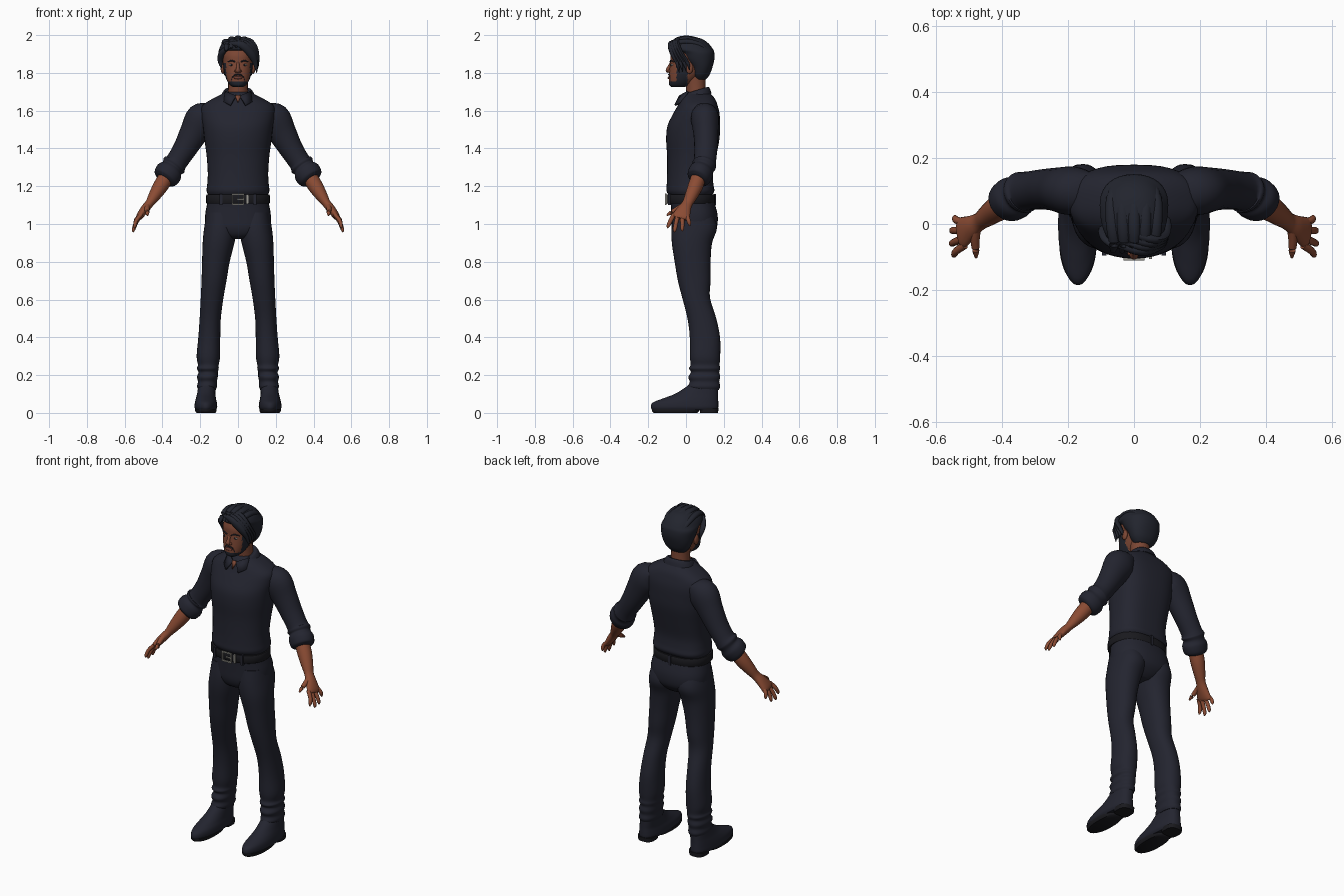
import bpy, bmesh, math
from mathutils import Vector

def material(name, rgb):
    m = bpy.data.materials.new(name)
    m.diffuse_color = (*rgb, 1)
    return m

CLOTH = material("navy cloth", (0.017, 0.018, 0.029))
HAIR = material("dark hair", (0.016, 0.018, 0.027))
BELT = material("black leather", (0.010, 0.010, 0.013))
SKIN = material("arm skin", (0.26, 0.072, 0.034))
FACE = material("face skin", (0.20, 0.062, 0.034))
LIP = material("lip", (0.15, 0.045, 0.032))
METAL = material("buckle metal", (0.32, 0.31, 0.28))
WHITE = material("eye white", (0.45, 0.42, 0.38))

def finish(name, bm, mat, mirror=False, angle=50):
    bmesh.ops.recalc_face_normals(bm, faces=bm.faces)
    me = bpy.data.meshes.new(name)
    bm.to_mesh(me)
    bm.free()
    me.materials.append(mat)
    me.polygons.foreach_set("use_smooth", [True] * len(me.polygons))
    me.set_sharp_from_angle(angle=math.radians(angle))
    ob = bpy.data.objects.new(name, me)
    bpy.context.collection.objects.link(ob)
    if mirror:
        ob.modifiers.new("mirror", "MIRROR").use_mirror_merge = False
    return ob

def smooth_rows(rows, steps):
    """Catmull-Rom interpolation of key sections."""
    rows = [Vector(r) for r in rows]
    out = []
    for i in range(len(rows) - 1):
        p0, p1, p2 = rows[max(i - 1, 0)], rows[i], rows[i + 1]
        p3 = rows[min(i + 2, len(rows) - 1)]
        for k in range(steps):
            t = k / steps
            out.append(0.5 * (2 * p1 + (p2 - p0) * t + (2 * p0 - 5 * p1 + 4 * p2 - p3) * t * t
                              + (3 * p1 - p0 - 3 * p2 + p3) * t ** 3))
    return out + [rows[-1]]

def skin_rings(rings):
    bm = bmesh.new()
    vs = [[bm.verts.new(p) for p in ring] for ring in rings]
    n = len(vs[0])
    for a, b in zip(vs, vs[1:]):
        for j in range(n):
            bm.faces.new((a[j], a[(j + 1) % n], b[(j + 1) % n], b[j]))
    bm.faces.new(vs[0][::-1])
    bm.faces.new(vs[-1])
    return bm

def spow(v, p):
    return math.copysign(abs(v) ** (2 / p), v)

def loft(name, rows, mat, pf=2.2, pb=2.2, seg=32, steps=4, mirror=False, tilt=0):
    """Level sections: centre x, front y, back y, height, half width."""
    rings = []
    for cx, yf, yb, z, rx in smooth_rows(rows, steps):
        ring = []
        for j in range(seg):
            a = 2 * math.pi * j / seg
            p = pb if math.sin(a) > 0 else pf
            y = (yf + yb) / 2 + (yb - yf) / 2 * spow(math.sin(a), p)
            ring.append((cx + rx * spow(math.cos(a), p), y, z + tilt * (y - 0.05)))
        rings.append(ring)
    return finish(name, skin_rings(rings), mat, mirror)

def tube(name, rows, mat, seg=20, steps=4, mirror=False):
    """Sections across a path: x, y, z, in-plane radius, depth radius."""
    rows = smooth_rows(rows, steps)
    pts = [Vector(r[:3]) for r in rows]
    rings = []
    for i, r in enumerate(rows):
        t = (pts[min(i + 1, len(pts) - 1)] - pts[max(i - 1, 0)]).normalized()
        ref = Vector((0, 1, 0)) if abs(t.y) < 0.85 else Vector((0, 0, 1))
        v = (ref - t * t.dot(ref)).normalized()
        u = v.cross(t)
        rings.append([pts[i] + u * r[3] * math.cos(a) + v * r[4] * math.sin(a)
                      for a in (2 * math.pi * j / seg for j in range(seg))])
    return finish(name, skin_rings(rings), mat, mirror)

def ball(name, c, r, mat, mirror=False):
    bm = bmesh.new()
    bmesh.ops.create_uvsphere(bm, u_segments=16, v_segments=10, radius=1)
    for v in bm.verts:
        v.co = Vector(c) + Vector([v.co[i] * r[i] for i in range(3)])
    return finish(name, bm, mat, mirror)

def box(name, c, s, mat, mirror=False):
    bm = bmesh.new()
    bmesh.ops.create_cube(bm, size=1)
    for v in bm.verts:
        v.co = Vector(c) + Vector([v.co[i] * s[i] for i in range(3)])
    return finish(name, bm, mat, mirror)

def plate(name, pts, mat, thick, mirror=False):
    bm = bmesh.new()
    bm.faces.new([bm.verts.new(p) for p in pts])
    ob = finish(name, bm, mat, mirror)
    mod = ob.modifiers.new("thickness", "SOLIDIFY")
    mod.thickness, mod.offset = thick, 0
    return ob

# Shirt body and sleeves with rolled cuffs
loft("shirt", [(0, -.09, .135, 1.15, .155), (0, -.103, .15, 1.175, .166), (0, -.102, .145, 1.21, .163),
               (0, -.10, .143, 1.27, .16), (0, -.10, .16, 1.36, .166), (0, -.105, .177, 1.45, .178),
               (0, -.098, .18, 1.52, .186), (0, -.07, .178, 1.58, .195), (0, -.045, .168, 1.625, .19),
               (0, -.03, .155, 1.66, .14), (0, -.01, .13, 1.69, .08), (0, 0, .12, 1.7, .06)],
     CLOTH, 2.1, 2.8, 40)
tube("sleeve", [(.13, .095, 1.60, .045, .06), (.185, .10, 1.56, .088, .074), (.235, .105, 1.48, .075, .066),
                (.28, .105, 1.40, .063, .061), (.325, .10, 1.33, .058, .059), (.338, .096, 1.312, .067, .064),
                (.35, .09, 1.295, .059, .058), (.364, .08, 1.275, .072, .066), (.384, .066, 1.245, .068, .062),
                (.392, .06, 1.234, .05, .048)], CLOTH, 24, mirror=True)

# Collar with pointed flaps and an open throat
loft("collar", [(0, -.02, .135, 1.665, .095), (0, -.012, .128, 1.69, .083), (0, -.002, .118, 1.706, .07),
                (0, .004, .11, 1.704, .06)], CLOTH, tilt=.3)
plate("collar_flap", [(.01, -.034, 1.678), (.068, .012, 1.702), (.074, -.025, 1.645), (.04, -.058, 1.628)],
      CLOTH, .009, True)
plate("throat", [(-.017, -.031, 1.682), (.017, -.031, 1.682), (0, -.052, 1.64)], FACE, .006)

# Forearm and hand
tube("forearm", [(.37, .073, 1.265, .04, .04), (.41, .05, 1.20, .04, .04), (.445, .025, 1.145, .031, .033),
                 (.468, .008, 1.11, .023, .028), (.492, -.008, 1.08, .023, .035), (.52, -.025, 1.042, .018, .047),
                 (.528, -.03, 1.028, .011, .043)], SKIN, mirror=True)
fingers = {"index_finger": (-.064, -.098, .978, .546), "middle_finger": (-.042, -.062, .957, .553),
           "ring_finger": (-.019, -.02, .962, .552), "little_finger": (.003, .02, .99, .543)}
for name, (y0, y1, z1, x1) in fingers.items():
    tube(name, [(.513, y0, 1.05, .011, .012), (.538, (y0 + y1) / 2, (1.06 + z1) / 2, .0105, .0115),
                (x1, y1 * .85 + y0 * .15, z1 + .014, .009, .01), (x1, y1, z1, .003, .003)], SKIN, 10, mirror=True)
tube("thumb", [(.478, -.005, 1.10, .015, .018), (.482, -.045, 1.08, .014, .014),
               (.48, -.08, 1.06, .011, .011), (.479, -.102, 1.045, .004, .004)], SKIN, 10, mirror=True)

# Trousers
loft("hips", [(0, -.088, .14, 1.15, .155), (0, -.08, .155, 1.1, .165), (0, -.078, .168, 1.04, .174),
              (0, -.076, .162, .98, .165), (0, -.06, .13, .94, .11), (0, -.03, .1, .92, .05)], CLOTH, 2.3, 2.4)
loft("trouser_leg", [(.09, -.065, .14, 1.06, .075), (.092, -.076, .164, .98, .087), (.103, -.075, .138, .9, .084),
                     (.117, -.06, .13, .8, .073), (.127, -.043, .13, .7, .066), (.137, -.02, .127, .61, .06),
                     (.147, .008, .16, .5, .056), (.152, .02, .18, .4, .058), (.157, .02, .181, .3, .062),
                     (.157, .025, .178, .255, .055), (.16, .016, .181, .235, .058), (.158, .026, .176, .215, .051),
                     (.162, .012, .181, .19, .055), (.162, .02, .176, .165, .05), (.164, .01, .181, .14, .053),
                     (.164, .02, .174, .122, .046)], CLOTH, mirror=True)

# Shoes with sole and heel
loft("shoe", [(.17, -.178, .166, .014, .052), (.17, -.186, .171, .03, .06), (.17, -.175, .171, .055, .058),
              (.17, -.12, .17, .077, .053), (.168, -.06, .17, .1, .049), (.166, -.01, .17, .13, .046),
              (.165, .03, .168, .16, .043)], CLOTH, 2, 2.6, mirror=True)
loft("sole", [(.17, -.17, .06, 0, .05), (.17, -.18, .07, .01, .057), (.17, -.18, .07, .02, .057)],
     BELT, 2, 3, steps=1, mirror=True)
loft("heel", [(.17, .075, .17, 0, .047), (.17, .07, .172, .025, .05)], BELT, 4, 2.6, steps=1, mirror=True)

# Belt, loops and buckle
loft("belt", [(0, -.1, .15, 1.108, .166), (0, -.103, .153, 1.112, .169), (0, -.103, .153, 1.15, .169),
              (0, -.1, .15, 1.155, .166)], BELT, 2.3, 2.4, 40, steps=1)
box("belt_loop", (.09, -.086, 1.13), (.014, .018, .06), CLOTH, True)
box("back_belt_loop", (0, .152, 1.13), (.016, .012, .06), CLOTH)
for z in (1.105, 1.157):
    box("buckle_bar", (0, -.107, z), (.064, .008, .008), METAL)
box("buckle_side", (.029, -.107, 1.131), (.007, .008, .056), METAL, True)
box("buckle_prong", (.012, -.108, 1.131), (.034, .006, .006), METAL)
box("belt_keeper", (.05, -.102, 1.131), (.009, .008, .052), METAL)

# Neck and head
tube("neck", [(0, .06, 1.62, .058, .055), (0, .052, 1.72, .052, .052), (0, .045, 1.82, .055, .058)], FACE)
head = loft("head", [(0, -.075, -.01, 1.724, .025), (0, -.088, .02, 1.735, .042), (0, -.091, .045, 1.755, .056),
                     (0, -.09, .08, 1.785, .068), (0, -.087, .11, 1.82, .076), (0, -.083, .125, 1.86, .08),
                     (0, -.08, .125, 1.90, .081), (0, -.055, .1, 1.95, .064), (0, -.01, .06, 1.975, .03)],
            FACE, 2.3, 2.2, 64, 6)
# Beard along the chin, jaw and sideburns
head.data.materials.append(HAIR)
for f in head.data.polygons:
    x, y, z = f.center
    jaw = abs(x) > .035 and -.05 < y < .008 and z < 1.85
    if z < 1.754 and y < .008 or jaw:
        f.material_index = 1
ball("ear", (.081, .018, 1.825), (.011, .02, .03), FACE, True)

# Facial features
tube("nose", [(0, -.078, 1.855, .007, .007), (0, -.09, 1.83, .009, .009), (0, -.096, 1.814, .013, .012),
              (0, -.09, 1.803, .011, .007)], FACE, 14)
ball("nostril", (.012, -.088, 1.809), (.008, .009, .007), FACE, True)
ball("lips", (0, -.089, 1.774), (.023, .008, .008), LIP)
tube("moustache", [(0, -.092, 1.791, .003, .004), (.018, -.088, 1.788, .004, .004),
                   (.032, -.08, 1.772, .003, .004), (.034, -.077, 1.752, .003, .004)], HAIR, 8, mirror=True)
ball("eye", (.034, -.072, 1.842), (.014, .009, .0055), WHITE, True)
ball("iris", (.034, -.079, 1.842), (.005, .0035, .005), HAIR, True)
tube("eyebrow", [(.014, -.083, 1.858, .003, .004), (.035, -.079, 1.865, .004, .004),
                 (.056, -.064, 1.858, .002, .003)], HAIR, 8, mirror=True)

# Hair mass, swept fringe and crown locks
loft("hair", [(0, .045, .105, 1.765, .05), (0, .03, .125, 1.79, .073), (0, .018, .14, 1.83, .09),
              (0, -.015, .15, 1.87, .10), (0, -.035, .15, 1.905, .104), (0, -.083, .143, 1.925, .10),
              (0, -.075, .12, 1.955, .085), (0, -.05, .085, 1.98, .055), (0, -.01, .04, 1.99, .02)], HAIR)
for k in range(4):
    d = k * .012
    tube("fringe_lock", [(-.045 + d, -.062 + d, 1.955 + d * .6, .008, .012), (.02 + d, -.083 + d, 1.948 + d * .5, .02, .014),
                         (.07 + d * .5, -.07 + d, 1.90 + d * .5, .021, .013),
                         (.092 + d * .2, -.047 + d * 1.6, 1.85, .013, .009),
                         (.099, -.035 + d * 1.5, 1.80 + d * .4, .002, .002)], HAIR, 10, mirror=False)
for x in (-.06, -.03, 0, .03, .06):
    h = 1.985 - 5 * x * x
    tube("crown_lock", [(x * .9 - .01, -.084, h - .05, .008, .006), (x, -.052, h - .012, .017, .013),
                        (x * 1.1, .01, h - .002, .02, .015), (x * 1.1, .08, h - .022, .018, .014),
                        (x * .9, .135, h - .07, .006, .006)], HAIR, 10)
tube("temple_lock", [(-.055, -.072, 1.935, .012, .01), (-.086, -.045, 1.905, .016, .012),
                     (-.094, -.015, 1.865, .014, .01), (-.088, -.008, 1.825, .003, .003)], HAIR, 10)
